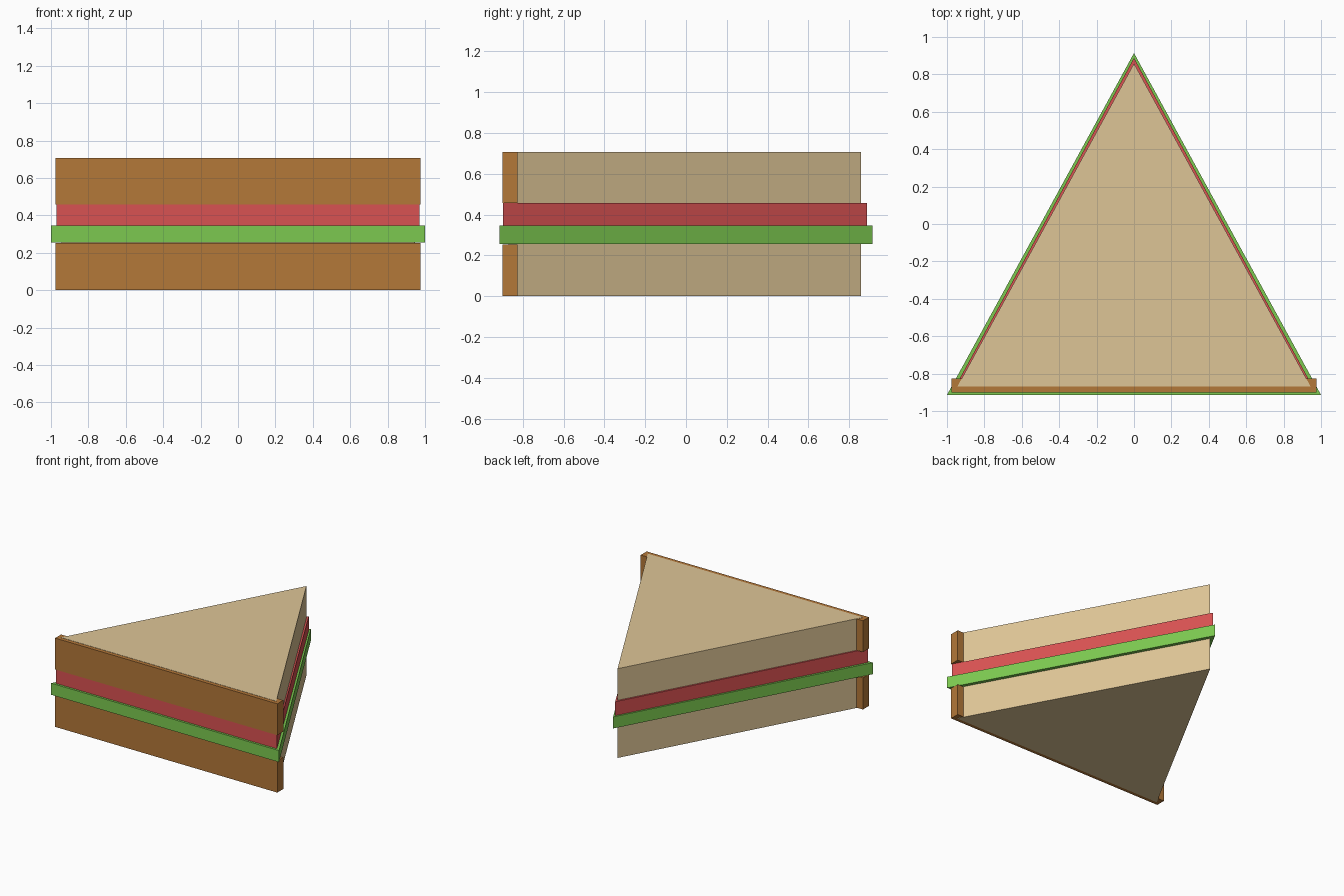
import bpy
import bmesh

if "Cube" in bpy.data.objects:
    bpy.data.objects.remove(bpy.data.objects["Cube"])


def material(name, rgb):
    """Flat colour given as 0-255 display values, stored as linear."""
    m = bpy.data.materials.new(name)
    lin = [((c / 255 + 0.055) / 1.055) ** 2.4 for c in rgb]
    m.diffuse_color = (*lin, 1)
    m.use_nodes = True
    m.node_tree.nodes["Principled BSDF"].inputs["Base Color"].default_value = m.diffuse_color
    return m


TAN = material("bread tan", (222, 197, 150))
BROWN = material("crust brown", (180, 120, 57))
GREEN = material("lettuce green", (124, 201, 80))
RED = material("tomato red", (217, 82, 82))


def prism(name, outline, z0, z1, mat):
    """Extrude a flat outline straight up from z0 to z1."""
    bm = bmesh.new()
    base = bm.faces.new([bm.verts.new((x, y, z0)) for x, y in outline])
    top = bmesh.ops.extrude_face_region(bm, geom=[base])["geom"]
    bmesh.ops.translate(bm, vec=(0, 0, z1 - z0),
                        verts=[v for v in top if isinstance(v, bmesh.types.BMVert)])
    bmesh.ops.recalc_face_normals(bm, faces=bm.faces)
    mesh = bpy.data.meshes.new(name)
    bm.to_mesh(mesh)
    bm.free()
    mesh.materials.append(mat)
    obj = bpy.data.objects.new(name, mesh)
    bpy.context.collection.objects.link(obj)
    return obj


def wedge(half_width, front, back):
    return [(-half_width, front), (half_width, front), (0, back)]


def bar(half_width, front, back):
    return [(-half_width, front), (half_width, front),
            (half_width, back), (-half_width, back)]


# Two bread slices, each with a crust bar a hair thinner than the slice
for label, z0, z1 in (("lower", 0.0, 0.255), ("upper", 0.455, 0.708)):
    prism(label + "_bread", wedge(0.945, -0.87, 0.858), z0, z1, TAN)
    prism(label + "_crust", bar(0.975, -0.9, -0.825), z0 + 0.002, z1 - 0.002, BROWN)

# Filling layers
prism("lettuce", wedge(1.0, -0.914, 0.914), 0.255, 0.347, GREEN)
prism("tomato", wedge(0.97, -0.897, 0.888), 0.347, 0.457, RED)
